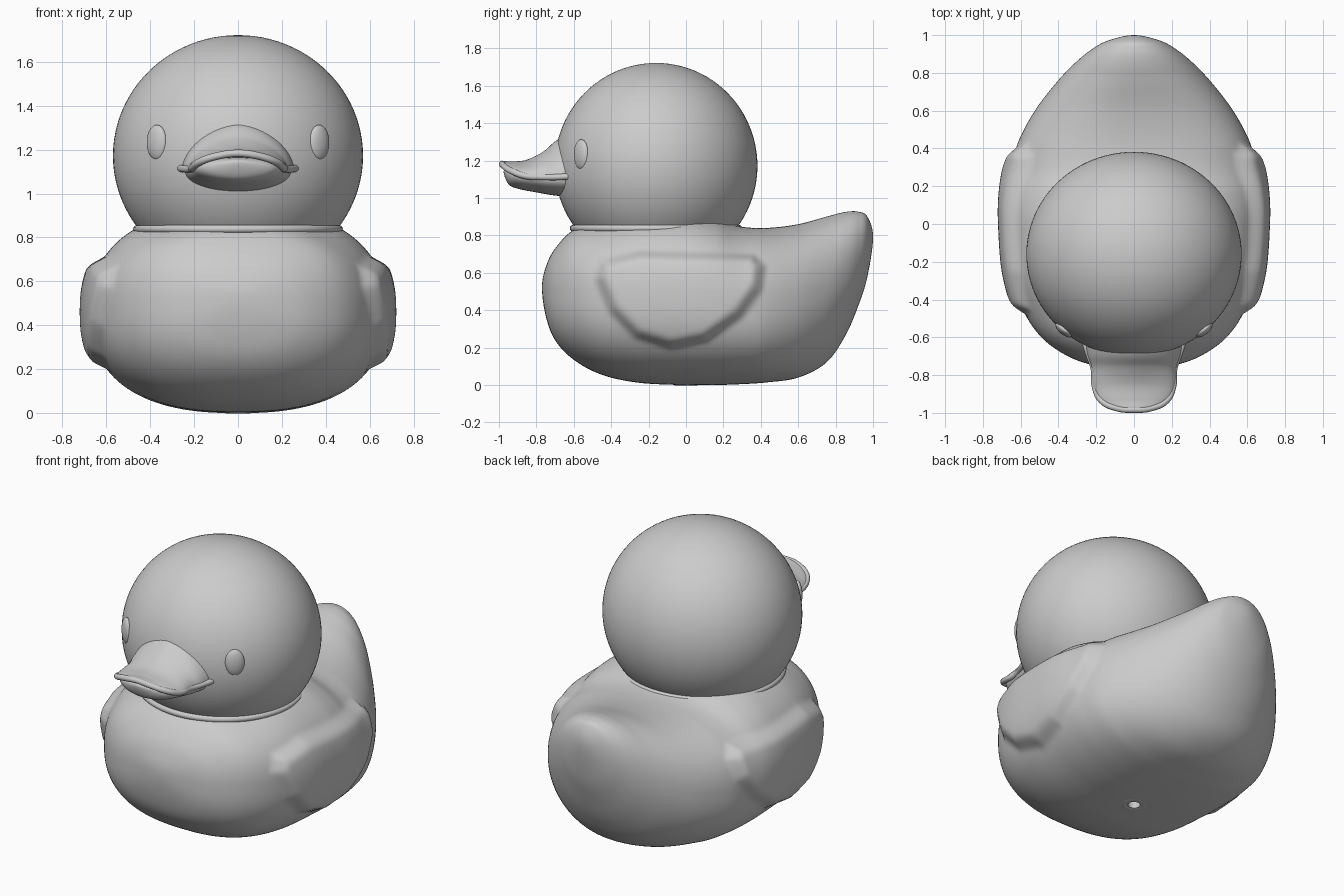
import bpy, bmesh, math
from mathutils import Vector

if "Cube" in bpy.data.objects:
    bpy.data.objects.remove(bpy.data.objects["Cube"])


def smooth(ob, angle=50):
    bpy.ops.object.select_all(action='DESELECT')
    ob.select_set(True)
    bpy.context.view_layer.objects.active = ob
    bpy.ops.object.shade_smooth_by_angle(angle=math.radians(angle))


def spline(a, b, c, d, t):
    return [0.5 * (2*q + (r - p)*t + (2*p - 5*q + 4*r - s)*t*t + (3*q - p - 3*r + s)*t**3)
            for p, q, r, s in zip(a, b, c, d)]


def stations(keys, steps):
    # smooth interpolation, mirrored through pointed ends so they close round
    def ghost(end, nxt):
        if end[1] == 0:
            return (nxt[0], -nxt[1], nxt[3], nxt[2]) + tuple(nxt[4:])
        return end
    k = [ghost(keys[0], keys[1])] + keys + [ghost(keys[-1], keys[-2])]
    out = []
    for i in range(1, len(k) - 2):
        out += [spline(*k[i-1:i+3], j / steps) for j in range(steps)]
    return out + [list(keys[-1])]


def loft(name, keys, steps, sides, power):
    # keys: y, half width, top z, bottom z, optional z of the side edge
    bm = bmesh.new()
    rings = []
    for st in stations(keys, steps):
        y, w, top, bot = st[:4]
        mid = st[4] if len(st) > 4 else (top + bot) / 2
        e = 2 / power(y)
        ring = []
        for i in range(sides):
            a = 2 * math.pi * i / sides
            c, s = math.cos(a), math.sin(a)
            x = max(w, 0) * math.copysign(abs(c) ** e, c)
            f = abs(s) ** e
            z = mid + ((top - mid) if s > 0 else (bot - mid)) * f
            ring.append(bm.verts.new((x, y, z)))
        rings.append(ring)
    for r, q in zip(rings, rings[1:]):
        for i in range(sides):
            j = (i + 1) % sides
            bm.faces.new((r[i], r[j], q[j], q[i]))
    for k, r in ((keys[0], rings[0]), (keys[-1], rings[-1])):
        if k[1] > 0:
            bm.faces.new(r)
    bmesh.ops.remove_doubles(bm, verts=bm.verts, dist=0.0005)
    bmesh.ops.recalc_face_normals(bm, faces=bm.faces)
    me = bpy.data.meshes.new(name)
    bm.to_mesh(me)
    bm.free()
    ob = bpy.data.objects.new(name, me)
    bpy.context.collection.objects.link(ob)
    return ob


def ellipsoid(name, loc, scale, rot=0, seg=64):
    bpy.ops.mesh.primitive_uv_sphere_add(segments=seg, ring_count=seg // 2, location=loc, rotation=(0, 0, rot))
    ob = bpy.context.object
    ob.name = name
    ob.scale = scale
    smooth(ob)
    return ob


def ring(name, loc, major, minor, scale):
    bpy.ops.mesh.primitive_torus_add(location=loc, major_radius=major, minor_radius=minor,
                                     major_segments=64, minor_segments=12)
    ob = bpy.context.object
    ob.name = name
    ob.scale = scale
    smooth(ob)


# Body with upturned tail
body = loft("body", [
    (-.77, 0, .52, .52), (-.75, .20, .63, .37), (-.70, .35, .73, .24), (-.60, .49, .83, .135),
    (-.45, .59, .88, .055), (-.25, .65, .925, .012), (0, .67, .93, 0), (.15, .668, .90, 0),
    (.28, .65, .85, .004), (.43, .615, .84, .014), (.60, .525, .86, .04), (.75, .41, .90, .12),
    (.85, .315, .925, .26), (.92, .23, .927, .42), (.97, .14, .90, .58), (1.0, 0, .79, .79)],
    11, 160, lambda y: 2.45 - 0.4 * min(max((y - .4) / .4, 0), 1))

# Raised wings pressed out of both flanks
outline = [Vector(p) for p in (
    (.44, .64), (.42, .50), (.31, .35), (.12, .22), (-.08, .18), (-.28, .24), (-.42, .38),
    (-.50, .57), (-.46, .68), (-.25, .73), (.10, .72), (.37, .71))]


def inside_depth(p):
    inside, best = False, 9
    for a, b in zip(outline, outline[1:] + outline[:1]):
        ab = b - a
        t = min(max((p - a).dot(ab) / ab.length_squared, 0), 1)
        best = min(best, (p - a - ab * t).length)
        if (a.y > p.y) != (b.y > p.y) and p.x < a.x + ab.x * (p.y - a.y) / ab.y:
            inside = not inside
    return best if inside else 0


bm = bmesh.new()
bm.from_mesh(body.data)
bm.normal_update()
moves = []
for v in bm.verts:
    if abs(v.co.x) > .4:
        t = min(inside_depth(Vector((v.co.y, v.co.z))) / .09, 1)
        moves.append((v, v.normal * .05 * t * t * (3 - 2 * t)))
for v, m in moves:
    v.co += m
bm.to_mesh(body.data)
bm.free()

# Air hole in the base
bpy.ops.mesh.primitive_cylinder_add(vertices=24, radius=.035, depth=.16, location=(0, 0, 0))
cutter = bpy.context.object
cutter.name = "hole_cutter"
cutter.hide_render = True
cutter.display_type = 'WIRE'
cutter.hide_set(True)
mod = body.modifiers.new("hole", 'BOOLEAN')
mod.operation = 'DIFFERENCE'
mod.object = cutter
smooth(body)
ring("hole_rim", (0, 0, .008), .055, .02, (1, 1, .5))

# Head, collar and eyes
ellipsoid("head", (0, -.16, 1.172), (.57, .542, .55), seg=96)
ring("neck_collar", (0, -.16, .838), .46, .018, (1, .965, 1))
for side in (-1, 1):
    ellipsoid("eye", (side * .37, -.56, 1.233), (.055, .026, .08), side * math.radians(39), 32)

# Bill: arched upper half, rounded lower half, rolled lip
smooth(loft("upper_bill", [
    (-.52, .27, 1.38, 1.18, 1.11), (-.68, .25, 1.315, 1.17, 1.11), (-.76, .225, 1.25, 1.16, 1.115),
    (-.85, .22, 1.205, 1.16, 1.12), (-.93, .185, 1.195, 1.165, 1.14), (-.975, .11, 1.197, 1.17, 1.165),
    (-.995, 0, 1.185, 1.185, 1.185)], 8, 48, lambda y: 1.7))
smooth(loft("lower_bill", [
    (-.52, .25, 1.17, 1.0, 1.10), (-.69, .235, 1.165, 1.012, 1.10), (-.80, .21, 1.165, 1.03, 1.105),
    (-.90, .18, 1.165, 1.05, 1.115), (-.95, .11, 1.16, 1.075, 1.125), (-.975, 0, 1.14, 1.14, 1.14)],
    8, 48, lambda y: 2))
half = [(.262, -.62, 1.115), (.24, -.69, 1.112), (.212, -.77, 1.112), (.207, -.86, 1.118),
        (.172, -.935, 1.145), (.09, -.975, 1.172)]
pts = half + [(0, -.983, 1.183)] + [(-x, y, z) for x, y, z in reversed(half)]
cu = bpy.data.curves.new("bill_lip", 'CURVE')
cu.dimensions = '3D'
cu.bevel_depth = .017
cu.bevel_resolution = 4
cu.use_fill_caps = True
sp = cu.splines.new('BEZIER')
sp.bezier_points.add(len(pts) - 1)
for bp, p in zip(sp.bezier_points, pts):
    bp.co = p
    bp.handle_left_type = bp.handle_right_type = 'AUTO'
bpy.context.collection.objects.link(bpy.data.objects.new("bill_lip", cu))
